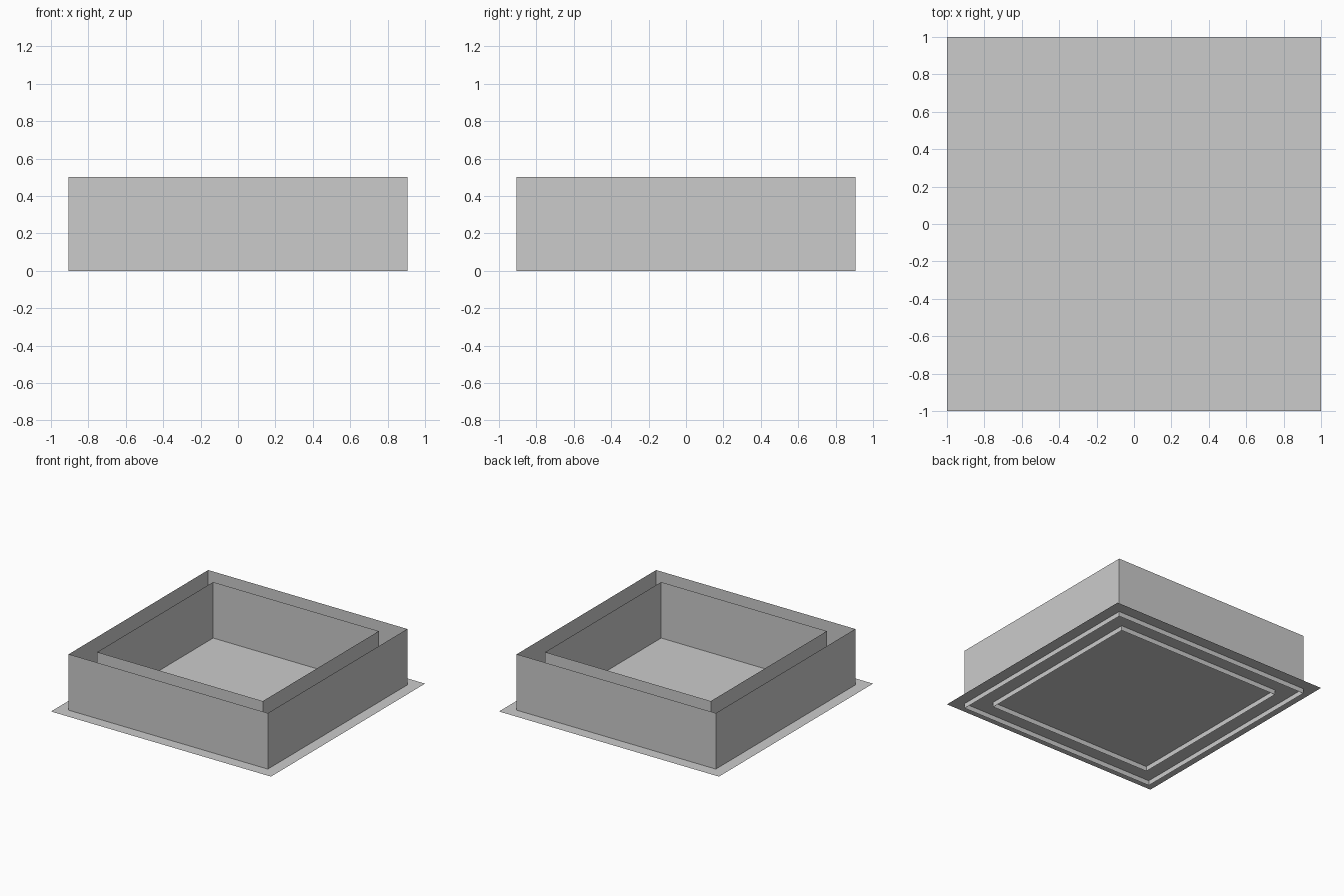
import bpy
import bmesh

if "Cube" in bpy.data.objects:
    bpy.data.objects.remove(bpy.data.objects["Cube"], do_unlink=True)

HEIGHT = 0.5
FLOOR_Z = 0.04

# Single plain grey for every part
grey = bpy.data.materials.new("plain_grey")
grey.use_nodes = True
colour = (0.6, 0.6, 0.6, 1)
grey.diffuse_color = colour
grey.node_tree.nodes["Principled BSDF"].inputs["Base Color"].default_value = colour


def square_sheet(name, half, z, wall_height=0):
    """Flat square sheet, or an open ring of four thin walls."""
    bm = bmesh.new()
    corners = [bm.verts.new((sx * half, sy * half, z))
               for sx, sy in ((-1, -1), (1, -1), (1, 1), (-1, 1))]
    face = bm.faces.new(corners)
    if wall_height:
        edges = list(face.edges)
        bmesh.ops.delete(bm, geom=[face], context='FACES_ONLY')
        made = bmesh.ops.extrude_edge_only(bm, edges=edges)["geom"]
        top = [v for v in made if isinstance(v, bmesh.types.BMVert)]
        bmesh.ops.translate(bm, verts=top, vec=(0, 0, wall_height))
        # Walls face outward
        bm.normal_update()
        for f in bm.faces:
            if f.normal.dot(f.calc_center_median() * 1) < 0:
                f.normal_flip()
    mesh = bpy.data.meshes.new(name)
    bm.to_mesh(mesh)
    bm.free()
    mesh.materials.append(grey)
    obj = bpy.data.objects.new(name, mesh)
    bpy.context.collection.objects.link(obj)
    return obj


# Floor sheet, with two nested wall rings passing just below it
square_sheet("floor_sheet", 1.0, FLOOR_Z)
square_sheet("outer_walls", 0.905, 0, HEIGHT)
square_sheet("inner_walls", 0.753, 0, HEIGHT)
